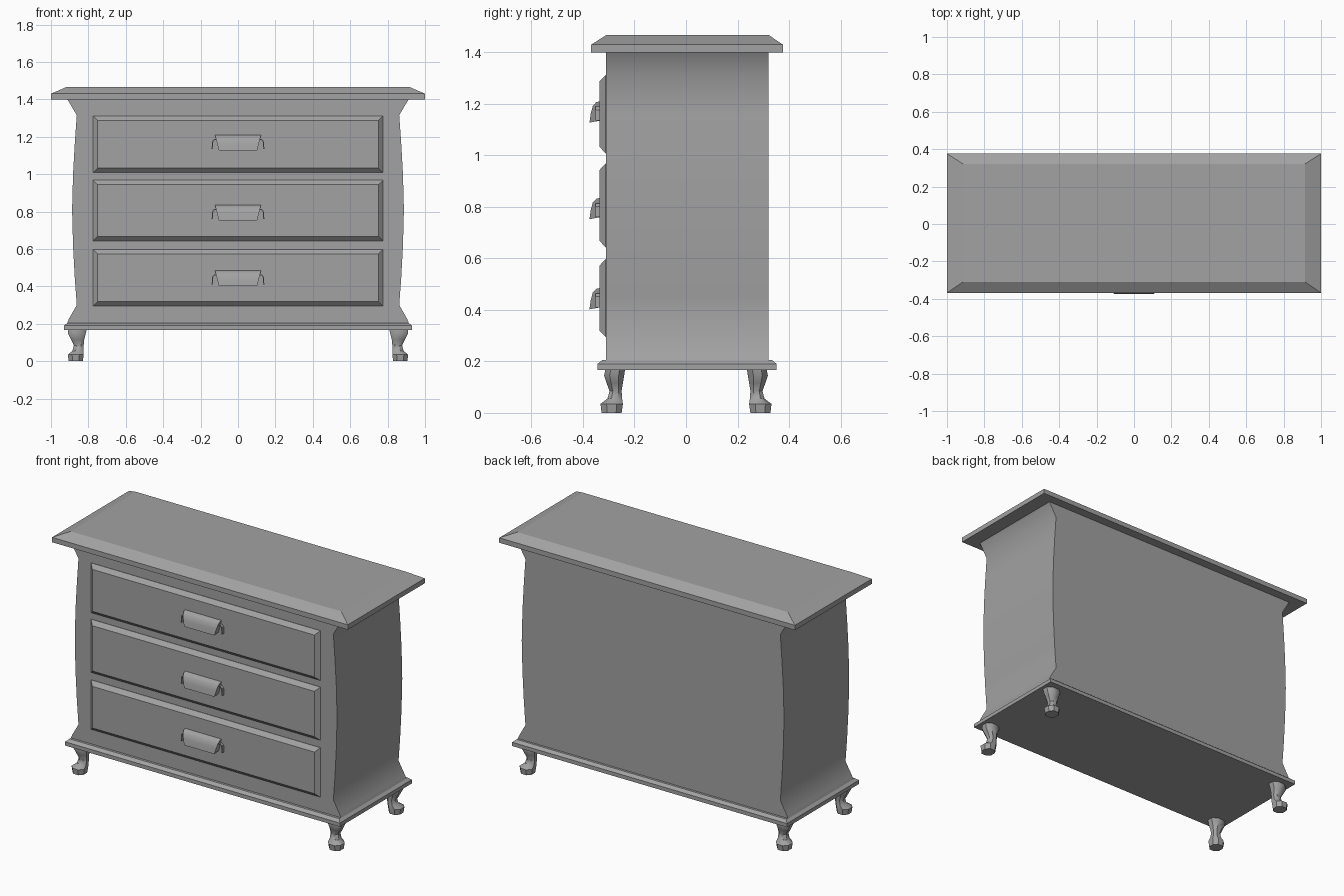
import bpy
import bmesh
import math
from mathutils import Vector

if "Cube" in bpy.data.objects:
    bpy.data.objects.remove(bpy.data.objects["Cube"], do_unlink=True)

GREY = (0.36, 0.36, 0.36, 1.0)
mat = bpy.data.materials.new("plain grey")
mat.use_nodes = True
mat.diffuse_color = GREY
bsdf = next(n for n in mat.node_tree.nodes if n.type == "BSDF_PRINCIPLED")
bsdf.inputs["Base Color"].default_value = GREY


def loft(name, rings, smooth=None):
    """Skin a stack of matching rings into a closed solid."""
    bm = bmesh.new()
    loops = [[bm.verts.new(p) for p in ring] for ring in rings]
    n = len(loops[0])
    for a, b in zip(loops, loops[1:]):
        for i in range(n):
            j = (i + 1) % n
            bm.faces.new((a[i], a[j], b[j], b[i]))
    bm.faces.new(loops[0][::-1])
    bm.faces.new(loops[-1])
    bmesh.ops.recalc_face_normals(bm, faces=bm.faces[:])
    mesh = bpy.data.meshes.new(name)
    bm.to_mesh(mesh)
    bm.free()
    mesh.materials.append(mat)
    obj = bpy.data.objects.new(name, mesh)
    bpy.context.collection.objects.link(obj)
    if smooth:
        bpy.ops.object.select_all(action="DESELECT")
        obj.select_set(True)
        bpy.context.view_layer.objects.active = obj
        bpy.ops.object.shade_smooth_by_angle(angle=math.radians(smooth))
    return obj


def rect(x, y0, y1, z):
    return [(-x, y0, z), (x, y0, z), (x, y1, z), (-x, y1, z)]


# Top board with a wide sloping edge
loft("top_board", [rect(1.0, -0.368, 0.376, 1.40), rect(1.0, -0.368, 0.376, 1.43),
                   rect(0.915, -0.31, 0.322, 1.467)])

# Base board with a small chamfer
loft("base_board", [rect(0.93, -0.344, 0.352, 0.167), rect(0.93, -0.344, 0.352, 0.19),
                    rect(0.912, -0.325, 0.334, 0.205)])

# Cabinet: flat front and back, bowed sides flaring at both ends
bow = [(0.915, 0.20), (0.905, 0.225), (0.862, 0.30), (0.873, 0.45), (0.882, 0.62),
       (0.887, 0.81), (0.882, 1.0), (0.873, 1.16), (0.862, 1.315), (0.915, 1.405)]
loft("cabinet_body", [rect(x, -0.31, 0.32, z) for x, z in bow], smooth=50)


# Drawers and their pulls
def drawer(label, z0, z1):
    rings = []
    for y, inset in ((-0.305, 0), (-0.312, 0), (-0.335, 0.024)):
        x, a, b = 0.775 - inset, z0 + inset, z1 - inset
        rings.append([(-x, y, a), (x, y, a), (x, y, b), (-x, y, b)])
    loft(label + "_drawer", rings)


def pull(label, z):
    # Curved cup, a little wider along its top edge
    section = [(-0.333, 0.04), (-0.348, 0.037), (-0.362, 0.022), (-0.370, -0.008),
               (-0.375, -0.043), (-0.333, -0.035)]
    loft(label + "_handle", [[(side * (0.113 + 0.25 * h), y, z + h) for y, h in section]
                             for side in (-1, 1)], smooth=40)
    # Small hooked arms either side of the cup
    path = [(0.10, 0.016), (0.125, 0.016), (0.135, 0.006), (0.138, -0.035)]
    t = 0.003
    for side, word in ((-1, "right"), (1, "left")):
        rings = []
        for i, (x, h) in enumerate(path):
            a = Vector(path[max(i - 1, 0)])
            b = Vector(path[min(i + 1, len(path) - 1)])
            d = (b - a).normalized() * t
            rings.append([(side * (x + s * d.y), y, z + h - s * d.x)
                          for s, y in ((-1, -0.352), (1, -0.352), (1, -0.333), (-1, -0.333))])
        loft(label + "_handle_arm_" + word, rings)


for label, z0, z1, handle_z in (("lower", 0.295, 0.597, 0.445),
                                ("middle", 0.643, 0.968, 0.795),
                                ("upper", 1.008, 1.312, 1.17)):
    drawer(label, z0, z1)
    pull(label, handle_z)


# Curved legs: height, inner and outer x, inner and outer y
LEG = [(0.0, 0.83, 0.905, 0.25, 0.328), (0.035, 0.825, 0.91, 0.245, 0.332),
       (0.055, 0.825, 0.885, 0.248, 0.305), (0.085, 0.825, 0.878, 0.25, 0.297),
       (0.115, 0.822, 0.893, 0.245, 0.308), (0.145, 0.815, 0.908, 0.24, 0.318),
       (0.175, 0.807, 0.910, 0.236, 0.312)]


def leg_ring(z, x0, x1, y0, y1, sx, sy):
    cx, cy, hx, hy, k = (x0 + x1) / 2, (y0 + y1) / 2, (x1 - x0) / 2, (y1 - y0) / 2, 0.45
    corners = [(1, k), (k, 1), (-k, 1), (-1, k), (-1, -k), (-k, -1), (k, -1), (1, -k)]
    return [(sx * (cx + hx * u), sy * (cy + hy * v), z) for u, v in corners]


for sy, depth in ((-1, "front"), (1, "back")):
    for sx, word in ((-1, "right"), (1, "left")):
        loft(depth + "_" + word + "_leg", [leg_ring(*row, sx, sy) for row in LEG], smooth=40)
